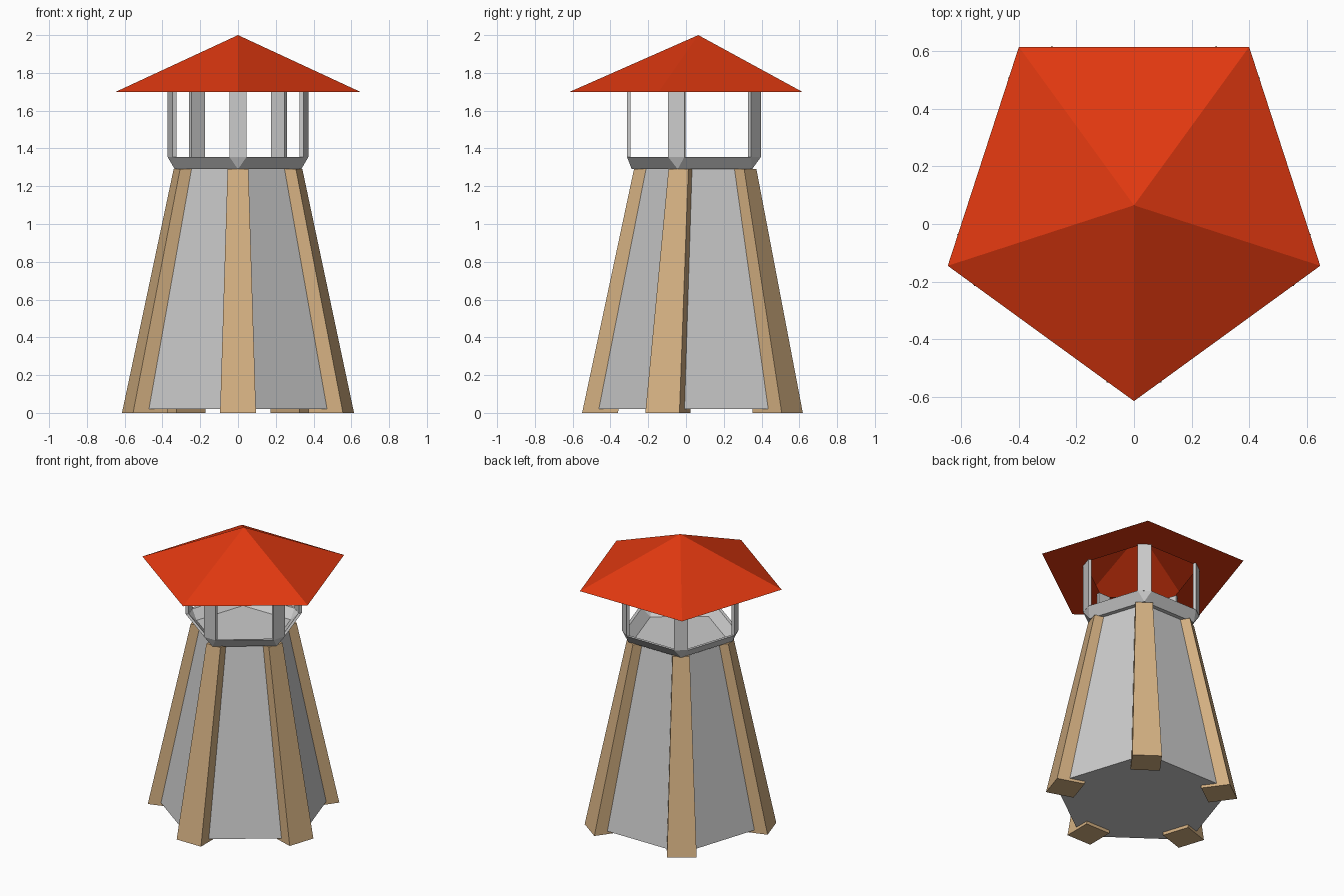
import bpy, bmesh
from math import sin, cos, tan, radians

if "Cube" in bpy.data.objects:
    bpy.data.objects.remove(bpy.data.objects["Cube"])

CY = 0.065                                  # tower axis sits at (0, CY)
ANGLES = [radians(-90 + 72 * i) for i in range(5)]


def polar(a, r, t, z):
    """Point at radius r and sideways offset t for corner direction a."""
    return (r * cos(a) - t * sin(a), CY + r * sin(a) + t * cos(a), z)


def pentagon(R, z, h=0.0):
    """Pentagon ring of 10 points; corners cut off at half-width h."""
    r = R - h * tan(radians(36))
    return [polar(a, r, s * h, z) for a in ANGLES for s in (-1, 1)]


def square(a, r0, r1, h, z):
    return [polar(a, r0, -h, z), polar(a, r1, -h, z),
            polar(a, r1, h, z), polar(a, r0, h, z)]


def loft(bm, rings, cap_start=True, cap_end=True):
    loops = [[bm.verts.new(p) for p in ring] for ring in rings]
    for lo, up in zip(loops, loops[1:]):
        n = len(lo)
        for i in range(n):
            j = (i + 1) % n
            bm.faces.new((lo[i], lo[j], up[j], up[i]))
    if cap_start:
        bm.faces.new(loops[0][::-1])
    if cap_end:
        bm.faces.new(loops[-1])


def finish(bm, name, mat=None):
    bmesh.ops.remove_doubles(bm, verts=bm.verts, dist=1e-4)
    bmesh.ops.recalc_face_normals(bm, faces=bm.faces)
    mesh = bpy.data.meshes.new(name)
    bm.to_mesh(mesh)
    bm.free()
    if mat:
        mesh.materials.append(mat)
    obj = bpy.data.objects.new(name, mesh)
    bpy.context.collection.objects.link(obj)


def material(name, rgb):
    m = bpy.data.materials.new(name)
    m.diffuse_color = (*rgb, 1)
    m.use_nodes = True
    m.node_tree.nodes["Principled BSDF"].inputs["Base Color"].default_value = m.diffuse_color
    return m


wood = material("wood", (0.65, 0.43, 0.22))
red = material("red_roof", (0.75, 0.04, 0.005))

# Tapered five-sided body
bm = bmesh.new()
loft(bm, [pentagon(0.595, 0.02), pentagon(0.317, 1.29)])
finish(bm, "tower_body")

# Leaning corner beams
for i, a in enumerate(ANGLES):
    bm = bmesh.new()
    loft(bm, [square(a, 0.425, 0.615, 0.095, 0), square(a, 0.23, 0.34, 0.055, 1.292)])
    finish(bm, f"corner_beam_{i + 1}", wood)

# Flared balcony: underside, rim and sunken floor
bm = bmesh.new()
loft(bm, [pentagon(0.352, 1.29), pentagon(0.41, 1.355, 0.045),
          pentagon(0.386, 1.355, 0.04), pentagon(0.317, 1.297)])
finish(bm, "balcony")

# Flat posts holding the roof
for i, a in enumerate(ANGLES):
    bm = bmesh.new()
    loft(bm, [square(a, 0.358, 0.378, 0.045, z) for z in (1.355, 1.70)])
    finish(bm, f"roof_post_{i + 1}")

# Roof with an open soffit ring
bm = bmesh.new()
loft(bm, [pentagon(0.386, 1.70, 0.04), pentagon(0.68, 1.70), pentagon(0, 2.0)],
     cap_start=False, cap_end=False)
finish(bm, "roof", red)
